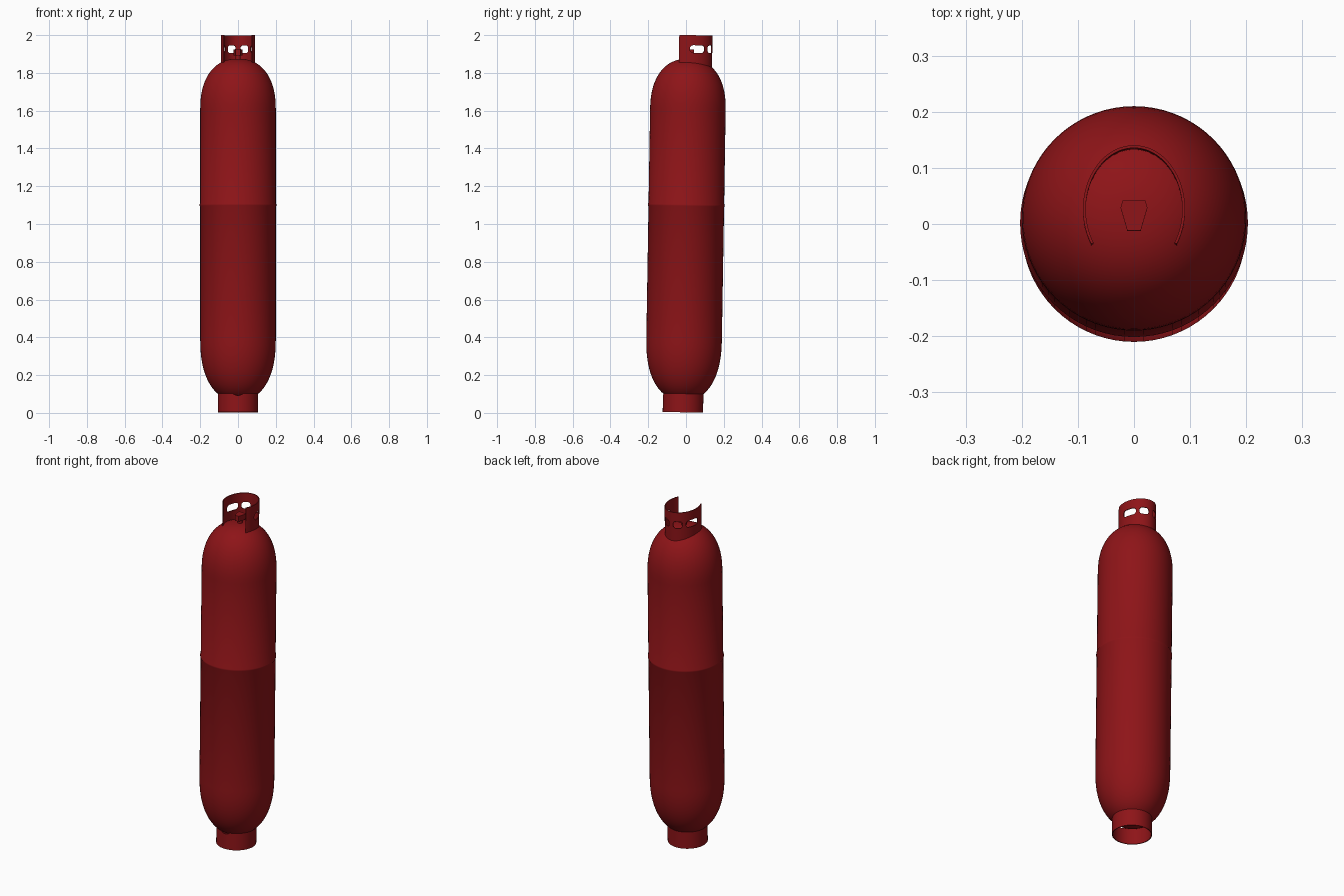
import bpy, bmesh, math
from mathutils import Matrix, Vector

if "Cube" in bpy.data.objects:
    bpy.data.objects.remove(bpy.data.objects["Cube"])

R = 0.2
TILT = Matrix.Translation((0, 0, 1)) @ Matrix.Rotation(-0.0165, 4, 'X') @ Matrix.Translation((0, 0, -1))
red = bpy.data.materials.new("red_paint")
red.diffuse_color = (0.27, 0.007, 0.009, 1)
red.use_nodes = True
red.node_tree.nodes["Principled BSDF"].inputs["Base Color"].default_value = red.diffuse_color


def make(name, bm, smooth=True):
    bmesh.ops.recalc_face_normals(bm, faces=bm.faces)
    bm.transform(TILT)
    me = bpy.data.meshes.new(name)
    bm.to_mesh(me)
    bm.free()
    me.materials.append(red)
    ob = bpy.data.objects.new(name, me)
    bpy.context.collection.objects.link(ob)
    if smooth:
        bpy.ops.object.select_all(action='DESELECT')
        ob.select_set(True)
        bpy.context.view_layer.objects.active = ob
        bpy.ops.object.shade_smooth_by_angle(angle=math.radians(35))
    return ob


def lathe(name, profile, closed=False):
    bm = bmesh.new()
    vs = [bm.verts.new((r, 0, z)) for r, z in profile]
    ends = zip(vs, vs[1:] + vs[:1]) if closed else zip(vs, vs[1:])
    es = [bm.edges.new(p) for p in ends]
    bmesh.ops.spin(bm, geom=vs + es, cent=(0, 0, 0), axis=(0, 0, 1),
                   angle=2 * math.pi, steps=72, use_merge=True)
    bmesh.ops.remove_doubles(bm, verts=bm.verts, dist=1e-5)
    return make(name, bm)


def prism(name, outline, z0, z1):
    bm = bmesh.new()
    f = bm.faces.new([bm.verts.new((x, y, z0)) for x, y in outline])
    g = bmesh.ops.extrude_face_region(bm, geom=[f])['geom']
    bmesh.ops.translate(bm, verts=[v for v in g if isinstance(v, bmesh.types.BMVert)],
                        vec=(0, 0, z1 - z0))
    return make(name, bm)


def cut(ob, cutter):
    m = ob.modifiers.new("cut", 'BOOLEAN')
    m.object, m.operation, m.solver = cutter, 'DIFFERENCE', 'EXACT'
    cutter.hide_render = True
    cutter.hide_set(True)


# Domes are superellipses so the ends look slightly flattened
N, TOP, TOP_H, LOW, LOW_H = 2.3, 1.605, 0.27, 0.39, 0.325


def dome(z, h, sign, steps=20):
    pts = []
    for i in range(steps + 1):
        a = math.pi / 2 * i / steps
        pts.append((R * math.cos(a) ** (2 / N) if i < steps else 0,
                    z + sign * h * math.sin(a) ** (2 / N)))
    return pts


def top_height(r):
    return TOP + TOP_H * (1 - min(1, r / R) ** N) ** (1 / N)


# Pressure vessel with weld bead around the middle
bead = [(R, 1.09), (R + 0.003, 1.096), (R + 0.003, 1.104), (R, 1.11)]
lathe("tank_body", dome(LOW, LOW_H, -1)[::-1] + bead + dome(TOP, TOP_H, 1))

# Open foot ring with a shallow drain notch at the front
foot = lathe("foot_ring", [(0.107, 0.003), (0.107, 0.112), (0.102, 0.112), (0.102, 0.003)], True)
bm = bmesh.new()
bmesh.ops.create_cone(bm, cap_ends=True, segments=32, radius1=1, radius2=1, depth=0.06,
                      matrix=Matrix.Translation((0, -0.105, 0.115)) @ Matrix.Diagonal((0.035, 1, 0.024, 1))
                      @ Matrix.Rotation(math.pi / 2, 4, 'X'))
cut(foot, make("foot_notch_cutter", bm, False))

# Horseshoe handle collar, open to the front
CY, RX, RY = 0.010, 0.091, 0.114


def on_collar(t, z, off=0.0):
    return Vector(((RX + off) * math.cos(t), CY + (RY + off) * math.sin(t), z))


bm = bmesh.new()
T0, T1, STEPS = math.radians(-33), math.radians(213), 72
rows = []
for i in range(STEPS + 1):
    t = T0 + (T1 - T0) * i / STEPS
    p = on_collar(t, 0)
    low = top_height(p.length) - 0.004
    rows.append([bm.verts.new(on_collar(t, z, o))
                 for o, z in ((0, low), (0, 2.0), (-0.005, 2.0), (-0.005, low))])
for a, b in zip(rows, rows[1:]):
    for k in range(4):
        bm.faces.new((a[k], a[(k + 1) % 4], b[(k + 1) % 4], b[k]))
bm.faces.new(rows[0])
bm.faces.new(rows[-1])
collar = make("handle_collar", bm)

# Rounded hand windows, two per side
for n, (a, b) in enumerate([(-2, 40), (51, 82), (98, 129), (140, 182)]):
    bm = bmesh.new()
    corner, z0, z1 = 0.015, 1.907, 1.947
    loop = []
    for cx, cz, start in ((1, 1, 0), (0, 1, 90), (0, 0, 180), (1, 0, 270)):
        for s in range(6):
            q = math.radians(start + s * 18)
            da = math.degrees(corner / 0.1)
            tc = b - da if cx else a + da
            zc = z1 - corner if cz else z0 + corner
            loop.append((math.radians(tc + da * math.cos(q)), zc + corner * math.sin(q)))
    inner = [bm.verts.new(on_collar(t, z, -0.03)) for t, z in loop]
    outer = [bm.verts.new(on_collar(t, z, 0.04)) for t, z in loop]
    for k in range(len(loop)):
        j = (k + 1) % len(loop)
        bm.faces.new((inner[k], inner[j], outer[j], outer[k]))
    bm.faces.new(inner[::-1])
    bm.faces.new(outer)
    cut(collar, make(f"window_cutter_{n}", bm, False))

# Valve: round stem under a shield-shaped head
ring = [(0.013 * math.cos(k * math.pi / 12), 0.004 + 0.013 * math.sin(k * math.pi / 12)) for k in range(24)]
prism("valve_stem", ring, 1.865, 1.9)
prism("valve_head", [(-0.012, -0.027), (0.012, -0.027), (0.024, 0.014), (0.02, 0.027),
                     (-0.02, 0.027), (-0.024, 0.014)], 1.893, 1.925)
